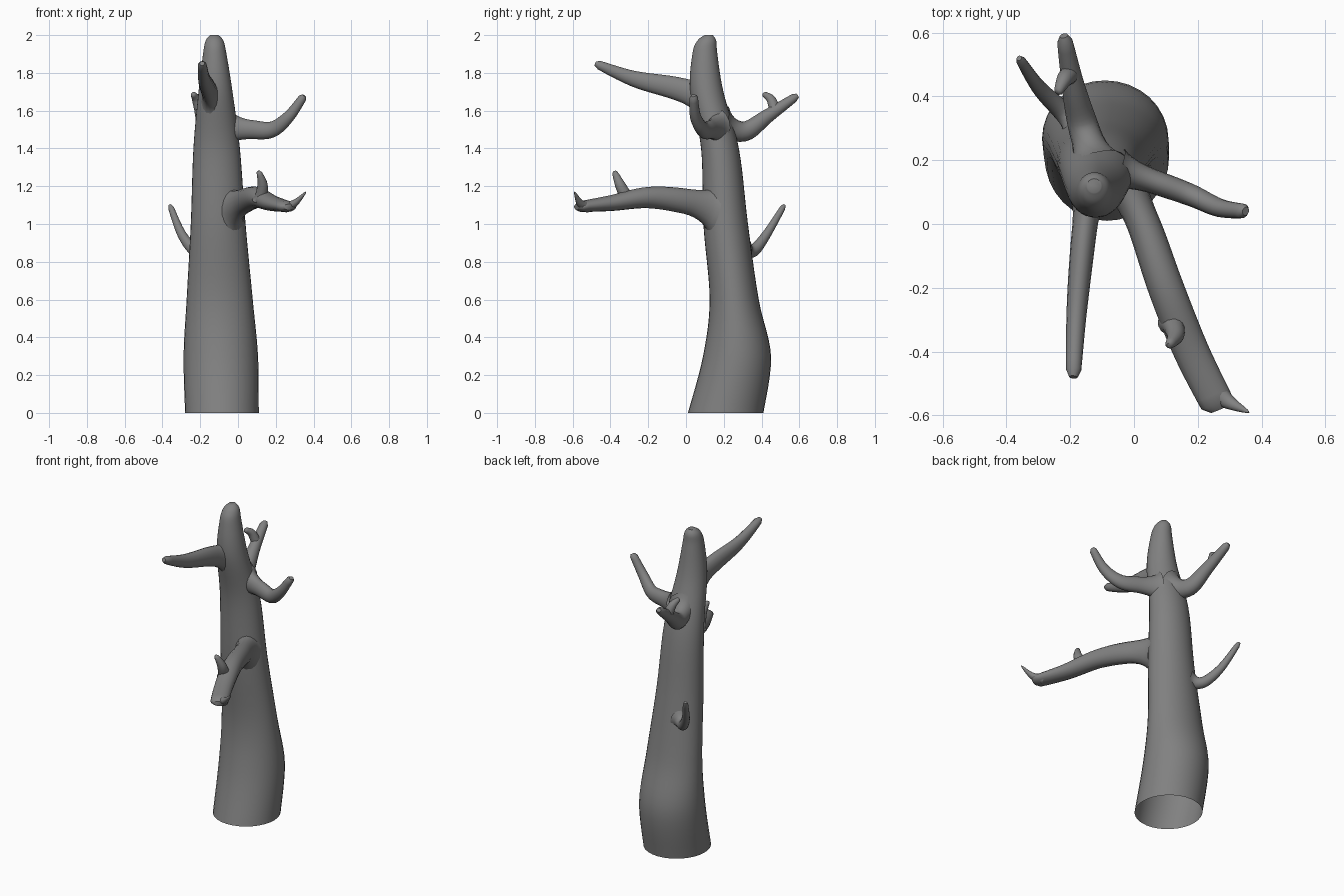
import bpy, bmesh, math
from mathutils import Vector

cube = bpy.data.objects.get("Cube")
if cube:
    bpy.data.objects.remove(cube)

bark = bpy.data.materials.new("grey bark")
bark.use_nodes = True
bark.diffuse_color = (0.22, 0.22, 0.22, 1)
bark.node_tree.nodes["Principled BSDF"].inputs["Base Color"].default_value = bark.diffuse_color


def smooth_path(rows, steps=6):
    """Catmull-Rom resampling of a short list of rows."""
    rows = [Vector(row) for row in rows]
    padded = [rows[0]] + rows + [rows[-1]]
    result = []
    for before, start, end, after in zip(padded, padded[1:], padded[2:], padded[3:]):
        leave, arrive = (end - before) / 2, (after - start) / 2
        for i in range(steps):
            t = i / steps
            ease = t * t * (3 - 2 * t)
            result.append(start.lerp(end, ease) + leave * t * (1 - t) ** 2 - arrive * t * t * (1 - t))
    return result + [rows[-1]]


def ellipse(centre, across, up, sides):
    """One ring of points around a centre, with half-axes across and up."""
    angles = [math.tau * k / sides for k in range(sides)]
    return [centre + across * math.cos(a) + up * math.sin(a) for a in angles]


def loft(name, rings):
    """Skin a list of rings, open at the root and capped at the tip."""
    bm = bmesh.new()
    loops = [[bm.verts.new(point) for point in ring] for ring in rings]
    for low, high in zip(loops, loops[1:]):
        for k in range(len(low)):
            bm.faces.new((low[k - 1], low[k], high[k], high[k - 1]))
    bm.faces.new(loops[-1])
    bmesh.ops.recalc_face_normals(bm, faces=bm.faces)
    mesh = bpy.data.meshes.new(name)
    bm.to_mesh(mesh)
    bm.free()
    mesh.materials.append(bark)
    part = bpy.data.objects.new(name, mesh)
    bpy.context.collection.objects.link(part)
    bpy.ops.object.select_all(action='DESELECT')
    part.select_set(True)
    bpy.context.view_layer.objects.active = part
    bpy.ops.object.shade_smooth_by_angle(angle=math.radians(50))


def trunk(name, profile):
    """Level rings from rows of height, depth position, half width and half depth."""
    rings = []
    for height, y, half_width, half_depth in smooth_path(profile):
        lean = -0.085 - 0.02 * height
        rings.append(ellipse(Vector((lean, y, height)), Vector((half_width, 0, 0)),
                             Vector((0, half_depth, 0)), sides=32))
    loft(name, rings)


def branch(name, points, width, depth, flare=0.8):
    """Tapered limb; width and depth are (root, tip) radii, flared into the trunk."""
    centres = smooth_path(points)
    last = len(centres) - 1
    side = (centres[-1] - centres[0]).cross(Vector((0, 0, 1))).normalized()
    rings = []
    for i, centre in enumerate(centres):
        t = i / last
        tangent = centres[min(i + 1, last)] - centres[max(i - 1, 0)]
        up = side.cross(tangent).normalized()
        swell = 1 + 0.15 * math.sin(math.pi * t) + flare * max(0, 1 - 4 * t) ** 2
        if i == last:
            swell *= 0.6
        across_radius = (width[0] + (width[1] - width[0]) * t) * swell
        up_radius = (depth[0] + (depth[1] - depth[0]) * t) * swell
        rings.append(ellipse(centre, side * across_radius, up * up_radius, sides=16))
    loft(name, rings)


# Trunk, bowed and tapering, hollow at the foot
trunk("trunk", [
    (0, .21, .195, .2), (.3, .27, .197, .18), (.6, .255, .175, .13),
    (1, .21, .145, .118), (1.4, .18, .123, .1), (1.7, .11, .09, .088),
    (1.9, .1, .062, .066), (1.97, .11, .047, .05), (2, .12, .022, .022)])

# Long low front branch with its twig and pointed tip
branch("low_front_branch",
       [(-.04, .15, 1.08), (.03, 0, 1.12), (.1, -.2, 1.14), (.18, -.4, 1.11), (.27, -.58, 1.09)],
       width=(.046, .052), depth=(.072, .026))
branch("low_front_spike", [(.25, -.52, 1.09), (.3, -.56, 1.11), (.36, -.59, 1.17)],
       width=(.035, .003), depth=(.03, .003), flare=0)
branch("low_front_twig", [(.12, -.31, 1.13), (.13, -.35, 1.21), (.11, -.38, 1.28)],
       width=(.035, .012), depth=(.035, .012), flare=0.3)

# High front branch
branch("high_front_branch",
       [(-.14, .1, 1.67), (-.16, -.06, 1.72), (-.18, -.28, 1.77), (-.19, -.48, 1.85)],
       width=(.04, .022), depth=(.07, .02))

# Left branch, bending upward
branch("left_branch",
       [(-.05, .17, 1.51), (.07, .13, 1.5), (.18, .09, 1.5), (.27, .05, 1.57), (.35, .04, 1.68)],
       width=(.038, .022), depth=(.054, .02))

# High back branch with its twig
branch("high_back_branch",
       [(-.12, .19, 1.52), (-.16, .31, 1.49), (-.19, .43, 1.57), (-.22, .59, 1.68)],
       width=(.052, .022), depth=(.06, .02))
branch("high_back_twig", [(-.2, .47, 1.6), (-.22, .45, 1.66), (-.24, .41, 1.69)],
       width=(.03, .012), depth=(.03, .012), flare=0)

# Small low back branch
branch("low_back_branch",
       [(-.18, .31, .86), (-.23, .36, .86), (-.3, .43, .95), (-.36, .52, 1.1)],
       width=(.034, .014), depth=(.036, .014))
